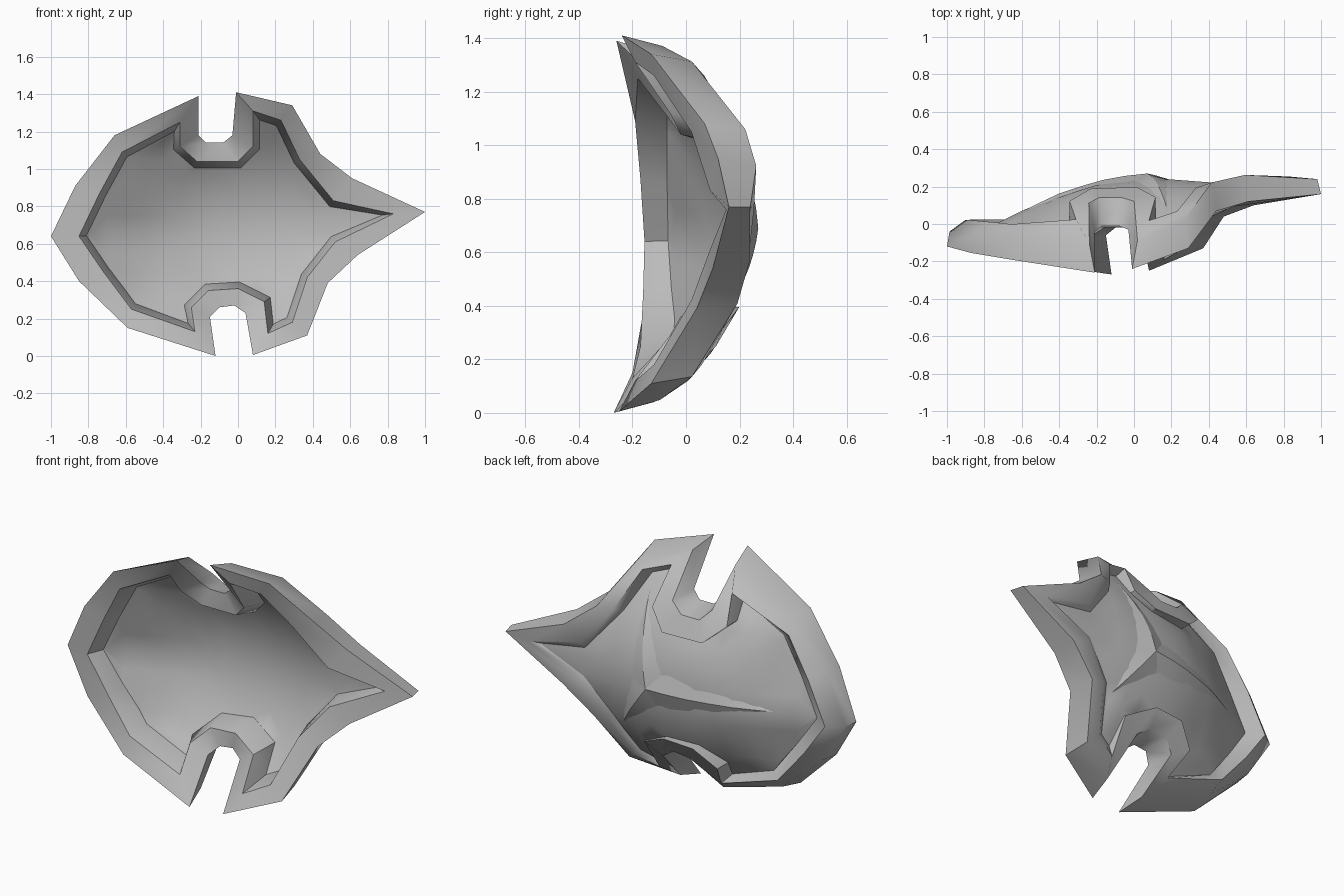
import bpy, bmesh, math
from mathutils import Vector
from mathutils.geometry import delaunay_2d_cdt

if "Cube" in bpy.data.objects:
    bpy.data.objects.remove(bpy.data.objects["Cube"])

grey = bpy.data.materials.new("steel grey")
grey.diffuse_color = (0.5, 0.5, 0.5, 1)
grey.use_nodes = True
grey.node_tree.nodes["Principled BSDF"].inputs["Base Color"].default_value = grey.diffuse_color

# Front outline of the frame (x, y, z), counter-clockwise from the lower notch
OUTER = [(.08, -.25, .005), (.37, -.13, .11), (.48, .04, .39), (.64, .10, .54),
         (1, .16, .77), (.61, .12, .95), (.44, .07, 1.08), (.29, -.13, 1.34),
         (-.01, -.24, 1.41), (-.03, -.03, 1.18), (-.08, -.01, 1.14), (-.17, -.01, 1.14),
         (-.21, -.04, 1.18), (-.21, -.26, 1.39), (-.66, -.19, 1.18), (-.87, -.155, .91),
         (-1, -.12, .64), (-.85, -.155, .40), (-.59, -.20, .15), (-.12, -.27, 0),
         (-.15, -.06, .21), (-.10, -.02, .26), (-.02, -.02, .27), (.04, -.04, .23)]
# Front inner edge of the frame, matching point for point
INNER = [(.16, -.19, .12), (.29, -.12, .18), (.37, .02, .42), (.52, .09, .61),
         (.83, .15, .76), (.51, .09, .83), (.33, .02, 1.05), (.23, -.12, 1.26),
         (.08, -.19, 1.31), (.08, -.06, 1.12), (0, -.02, 1.04), (-.22, -.02, 1.04),
         (-.31, -.08, 1.12), (-.31, -.18, 1.25), (-.62, -.19, 1.09), (-.74, -.17, .87),
         (-.85, -.155, .64), (-.72, -.16, .45), (-.57, -.17, .25), (-.23, -.20, .13),
         (-.25, -.08, .26), (-.16, -.02, .35), (0, -.02, .36), (.14, -.06, .29)]
PROFILE = [(-1, -.16), (-.83, -.075), (-.6, .04), (-.4, .125), (-.2, .18), (0, .207),
           (.2, .21), (.4, .195), (.8, .20), (1, .21)]
SHEET = .03


def clamp(t):
    return min(1, max(0, t))


def panel_y(x, z):
    """Depth of the panel's front surface: domed, turning tent-like at the left."""
    u = x - .55 * abs(z - .65) * clamp((-x - .2) / .4)
    for (x0, y0), (x1, y1) in zip(PROFILE, PROFILE[1:]):
        if u <= x1:
            break
    return y0 + (y1 - y0) * (u - x0) / (x1 - x0) - .8 * clamp((x + .6) / .3) * (z - .7) ** 2


def make(name, verts, faces, angle=45, recalc=True):
    mesh = bpy.data.meshes.new(name)
    mesh.from_pydata(verts, [], faces)
    bm = bmesh.new()
    bm.from_mesh(mesh)
    bmesh.ops.delete(bm, geom=[v for v in bm.verts if not v.link_faces], context='VERTS')
    if recalc:
        bmesh.ops.recalc_face_normals(bm, faces=bm.faces)
    bm.to_mesh(mesh)
    bm.free()
    mesh.materials.append(grey)
    obj = bpy.data.objects.new(name, mesh)
    bpy.context.collection.objects.link(obj)
    bpy.ops.object.select_all(action='DESELECT')
    obj.select_set(True)
    bpy.context.view_layer.objects.active = obj
    bpy.ops.object.shade_smooth_by_angle(angle=math.radians(angle))
    return obj


def inset(loop, d):
    """Move a counter-clockwise x-z loop inward by d."""
    out, n = [], len(loop)
    for i in range(n):
        p, a, b = (Vector((loop[k % n][0], loop[k % n][2])) for k in (i, i - 1, i + 1))
        e1, e2 = (p - a).normalized(), (b - p).normalized()
        m = Vector((-e1.y - e2.y, e1.x + e2.x)).normalized()
        out.append(p + m * d / max(.6, m.dot(Vector((-e1.y, e1.x)))))
    return out


# Frame: a closed ring of front face, inner walls, back face and outer edge
edge = inset(INNER, .035)
edge_front = [(p.x, panel_y(p.x, p.y), p.y) for p in edge]
edge_back = [(x, y + SHEET, z) for x, y, z in edge_front]
back_outer = []
for wide, slim, (x, y, z) in zip(inset(OUTER, .032), inset(OUTER, .012), OUTER):
    p = slim if abs(x) > .8 else wide
    back_outer.append((p.x, y + min(.152, .08 + .16 * (1 - abs(x))), p.y))
back_inner = []
for i, (x, y, z) in enumerate(INNER):
    if 9 <= i <= 12 or i >= 20:          # around the notches the lip leans to the panel
        x, z = edge[i]
    dy = .22 - (.14 * x if x > 0 else -.05 * x)
    back_inner.append((x - .05 * clamp((-x - .35) / .4), y + dy, z))
rings = [OUTER, INNER, edge_front, edge_back, back_inner, back_outer]
n, r = len(OUTER), len(rings)
make("frame", [v for ring in rings for v in ring],
     [(a * n + i, a * n + (i + 1) % n, (a + 1) % r * n + (i + 1) % n, (a + 1) % r * n + i)
      for a in range(r) for i in range(n)])

# Panel: thin domed sheet filling the frame, front and back skins
grid = [Vector((-.8 + .1 * i, .25 + .1 * j)) for i in range(17) for j in range(11)]
pts, _, tris, *_ = delaunay_2d_cdt(edge + grid, [], [list(range(n))], 1, 1e-5)
for name, off, flip in (("panel_front", 0, 1), ("panel_back", SHEET, -1)):
    make(name, [(p.x, panel_y(p.x, p.y) + off, p.y) for p in pts],
         [tuple(t)[::flip] for t in tris], 40, False)


# Back ridge: three low tapering arms meeting at a hub, the longest to the left
def ridge_arm(name, tip, width, height=.032, steps=6):
    hub, tip = Vector((.07, .69)), Vector(tip)
    side = Vector((hub.y - tip.y, tip.x - hub.x)).normalized()
    verts, faces = [], []
    for i in range(steps + 1):
        t = i / steps
        for s in (-1, 0, 1):
            p = hub.lerp(tip, t) + side * s * width * (1 - t)
            lift = height * (1 - t) if s == 0 else -.004
            verts.append((p.x, panel_y(p.x, p.y) + SHEET + lift, p.y))
        if i:
            k = 3 * i
            faces += [(k - 3, k - 2, k + 1, k), (k - 2, k - 1, k + 2, k + 1)]
    make(name, verts, faces, 15)


ridge_arm("ridge_left", (-.64, .66), .13)
ridge_arm("ridge_top", (.18, 1.16), .12)
ridge_arm("ridge_bottom", (.29, .40), .12)
